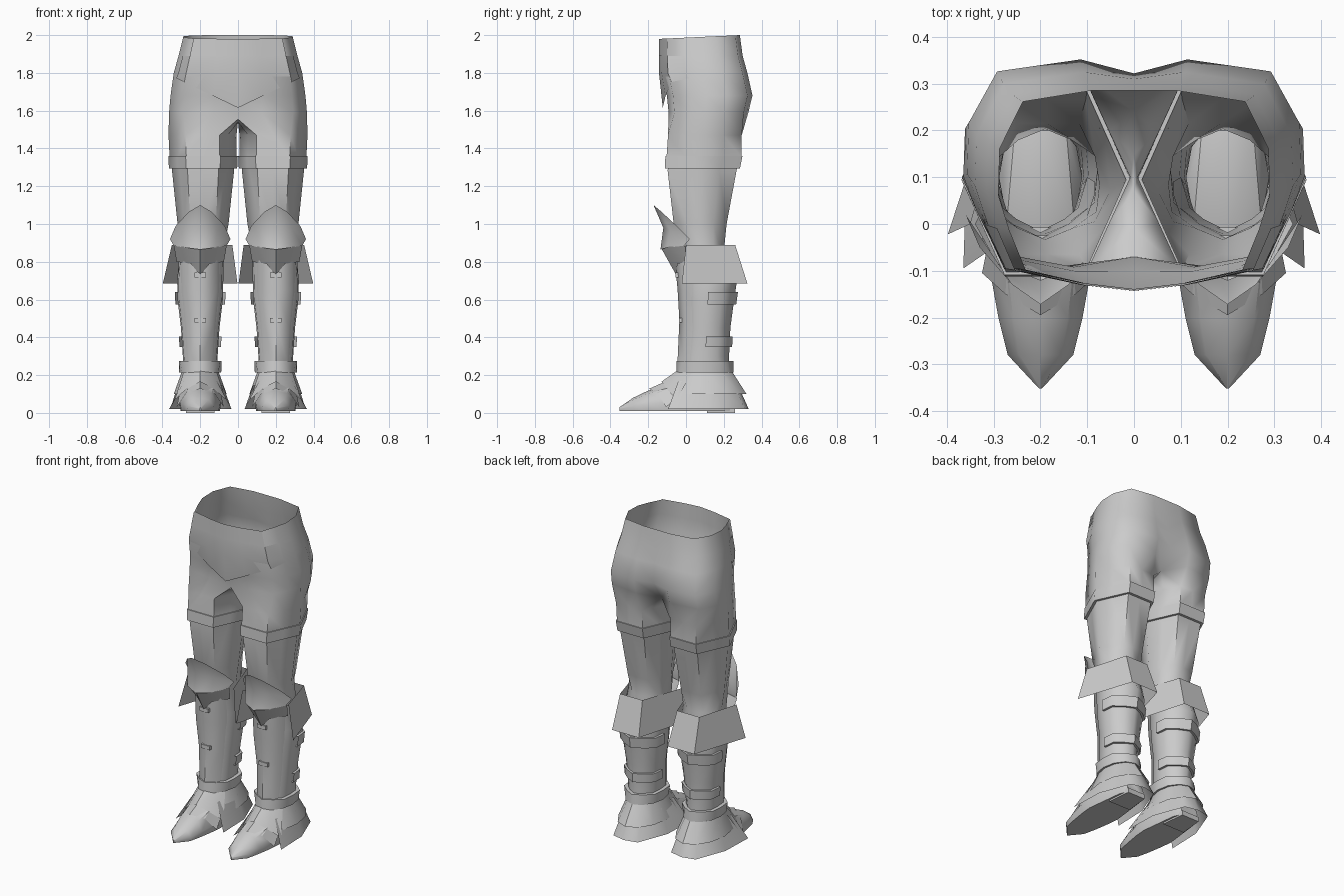
import bpy, bmesh
from math import sin, cos, pi, radians

cube = bpy.data.objects.get("Cube")
if cube:
    bpy.data.objects.remove(cube, do_unlink=True)

grey = bpy.data.materials.new("plain grey")
grey.use_nodes = True
grey.diffuse_color = (0.6, 0.6, 0.6, 1)
grey.node_tree.nodes["Principled BSDF"].inputs["Base Color"].default_value = (0.6, 0.6, 0.6, 1)

N = 12      # points in a leg ring
LX = 0.2    # leg centre line


def make(name, rows, closed=False, caps=False, keep=lambda r, i: True, angle=35):
    """Skin rows of points into a surface and mirror it to the other leg."""
    bm = bmesh.new()
    grid = [[bm.verts.new(p) for p in row] for row in rows]
    n = len(rows[0])
    for r in range(len(rows) - 1):
        for i in range(n if closed else n - 1):
            j = (i + 1) % n
            if keep(r, i):
                bm.faces.new((grid[r][i], grid[r + 1][i], grid[r + 1][j], grid[r][j]))
    if caps:
        bm.faces.new(grid[0])
        bm.faces.new(grid[-1][::-1])
    bmesh.ops.delete(bm, geom=[v for v in bm.verts if not v.link_faces], context='VERTS')
    bmesh.ops.remove_doubles(bm, verts=bm.verts, dist=0.0005)
    bmesh.ops.recalc_face_normals(bm, faces=bm.faces)
    mesh = bpy.data.meshes.new(name)
    bm.to_mesh(mesh)
    bm.free()
    ob = bpy.data.objects.new(name, mesh)
    bpy.context.collection.objects.link(ob)
    mesh.materials.append(grey)
    bpy.ops.object.select_all(action='DESELECT')
    ob.select_set(True)
    bpy.context.view_layer.objects.active = ob
    bpy.ops.object.shade_smooth_by_angle(angle=radians(angle))
    ob.modifiers.new("other side", 'MIRROR')


def ring(z, cx, rx, cy, ry, grow=0.0, first=-1, count=N):
    """Leg ring: flat-fronted hexagon at the thigh, ridged calf, round ankle."""
    rx, ry = rx + grow, ry + grow
    even = odd = 1.0
    if z > 0.95:
        even, ry = cos(pi / 6), ry / cos(pi / 6)
    elif z > 0.24:
        odd, rx = 0.92, rx / 0.92
    pts = []
    for i in range(first, first + count):
        a, k = 2 * pi * i / N, odd if i % 2 else even
        pts.append((cx + k * rx * sin(a), cy - k * ry * cos(a), z))
    return pts


# Half outline of the hips, front centre to back centre, in half widths
HIP = [(0, -1), (0.35, -0.94), (0.8, -0.8), (0.92, -0.4), (1, -0.05),
       (0.99, 0.42), (0.82, 0.89), (0.32, 1), (0, 1)]


def hip(z, rx, front, back, dip=0.0, cleft=0.0, tilt=0.0, grow=0.0, sag=0.0):
    """Half a hip ring; dip and cleft pull in the front and back centre."""
    pts = [((rx + grow) * u, (front + back) / 2 + ((back - front) / 2 + grow) * v, z + tilt * v)
           for u, v in HIP]
    (x0, y0, z0), (x1, y1, z1) = pts[0], pts[-1]
    pts[0], pts[-1] = (x0, y0 + dip, z0 - sag), (x1, y1 - cleft, z1 - sag)
    return pts


def plate(name, half_rows, angle=25):
    """Plate symmetric about the leg line, from (offset, y, z) half rows."""
    rows = [[(LX - d, y, z) for d, y, z in reversed(row[1:])] +
            [(LX + d, y, z) for d, y, z in row] for row in half_rows]
    make(name, rows, angle=angle)


# Trousers: open hips joined by a crotch strip to the thighs
saddle = [(0, 0.15, 1.55), (0, 0.07, 1.54), (0, -0.01, 1.54)]
waist = (1.99, 0.29, -0.14, 0.285)
belt_low = (1.89, 0.315, -0.14, 0.30)
hips = [hip(*waist, tilt=0.01), hip(*belt_low), hip(1.8, 0.34, -0.14, 0.325, 0, 0.015),
        hip(1.68, 0.357, -0.115, 0.352, 0.015, 0.03),
        hip(1.59, 0.365, -0.105, 0.33, 0.035, 0.09, sag=0.035)]
hips = [row + saddle for row in hips]
thigh = [ring(1.47, 0.188, 0.18, 0.1, 0.195), ring(1.355, 0.185, 0.177, 0.095, 0.198)]
make("trousers", hips + thigh, closed=True, keep=lambda r, i: r >= 4 or i < 8, angle=60)
make("waist_panel", [hip(*waist, tilt=0.01, grow=0.004)[:3],
                     hip(*belt_low, grow=0.004)[:3]])

# Front flap with a slanting lower hem
hem = hip(1.7, 0.352, -0.12, 0.335, grow=0.003)[:4]
make("front_flap", [hip(*belt_low, grow=0.003)[:4],
                    hip(1.8, 0.34, -0.14, 0.325, grow=0.003)[:4],
                    [(x, y, 1.615 + 0.48 * x) for x, y, z in hem]])

# Leg below the trouser hem
leg = [(1.36, 0.185, 0.168, 0.095, 0.188), (1.28, 0.185, 0.164, 0.085, 0.182),
       (1.0, 0.185, 0.135, 0.075, 0.14), (0.88, 0.19, 0.116, 0.085, 0.118),
       (0.7, 0.2, 0.122, 0.12, 0.15), (0.6, 0.2, 0.12, 0.115, 0.14),
       (0.45, 0.2, 0.102, 0.11, 0.125), (0.3, 0.2, 0.092, 0.1, 0.128),
       (0.18, 0.2, 0.088, 0.1, 0.13)]
make("leg", [ring(*s) for s in leg], closed=True, angle=60)


def leg_at(z):
    """Leg ring numbers at a height between two sections."""
    for a, b in zip(leg, leg[1:]):
        if a[0] >= z >= b[0]:
            t = (a[0] - z) / (a[0] - b[0])
            return [p + (q - p) * t for p, q in zip(a, b)]


def strap(name, top, bottom, grow, first=0, count=N):
    """Band around the leg with closed upper and lower edges."""
    rows = [ring(*leg_at(z), g, first, count)
            for z, g in ((top, 0), (top, grow), (bottom, grow), (bottom, 0))]
    make(name, rows, closed=count == N, angle=50)


strap("thigh_strap", 1.36, 1.295, 0.016)
strap("upper_calf_strap", 0.64, 0.575, 0.014, 3, 7)
strap("lower_calf_strap", 0.405, 0.35, 0.014, 3, 7)
strap("ankle_strap", 0.275, 0.215, 0.022)

# Flared cuff, open at the front
make("calf_cuff", [
    [(0.35, 0, 0.89), (0.275, 0.26, 0.89), (0.12, 0.26, 0.89), (0.03, 0, 0.89)],
    [(0.398, -0.022, 0.685), (0.285, 0.325, 0.685), (0.1, 0.325, 0.685), (0.003, -0.022, 0.685)]])

# Knee guard with a raised point
plate("knee_guard", [
    [(0, -0.172, 1.1), (0.06, -0.13, 1.065), (0.13, -0.05, 0.99)],
    [(0, -0.12, 0.98), (0.09, -0.085, 0.97), (0.16, 0.02, 0.92)],
    [(0, -0.135, 0.865), (0.08, -0.1, 0.875), (0.14, -0.01, 0.885)]], angle=50)
plate("knee_lower_plate", [
    [(0, -0.13, 0.87), (0.09, -0.09, 0.88), (0.14, 0.0, 0.885)],
    [(0, -0.052, 0.73), (0.05, -0.045, 0.79), (0.125, 0.03, 0.8)]])

# Ridged shin guard, sunk into the calf at its edges
plate("shin_guard", [
    [(0, -0.06, 0.8), (0.09, -0.015, 0.84), (0.115, 0.06, 0.86)],
    [(0, -0.045, 0.66), (0.085, -0.01, 0.64), (0.117, 0.09, 0.64)],
    [(0, -0.035, 0.49), (0.07, 0.0, 0.46), (0.1, 0.1, 0.46)],
    [(0, -0.045, 0.27), (0.06, -0.01, 0.27), (0.088, 0.08, 0.27)]], angle=50)

# Small shin buckles
for place, z, y in (("upper", 0.73, -0.055), ("lower", 0.49, -0.038)):
    box = [[(LX + sx * 0.03, y + dy, z + sz * 0.012)
            for sx, sz in ((-1, -1), (1, -1), (1, 1), (-1, 1))] for dy in (0, 0.03)]
    make(place + "_shin_buckle", box, closed=True, caps=True)

# Foot: sections from heel to pointed toe
foot = []
for y, w, top in ((0.25, 0.06, 0.12), (0.2, 0.085, 0.19), (-0.03, 0.115, 0.2),
                  (-0.1, 0.108, 0.15), (-0.2, 0.09, 0.118), (-0.28, 0.07, 0.08),
                  (-0.352, 0.003, 0.03)):
    half = [(w * 0.9, 0.01), (w, 0.012 + top * 0.3), (w * 0.65, top * 0.87)]
    foot.append([(LX + a, y, z) for a, z in half] + [(LX, y, top)] +
                [(LX - a, y, z) for a, z in reversed(half)])
make("foot", foot, closed=True, caps=True, angle=45)
make("heel", [[(LX + sx * 0.075, y, z) for sx, y in ((-1, 0.11), (1, 0.11), (0.8, 0.26), (-0.8, 0.26))]
              for z in (0.03, 0)], closed=True, caps=True)

# Boot skirt flaring over the heel and sides
make("boot_skirt", [ring(0.225, 0.2, 0.095, 0.1, 0.14, 0, 1, 11),
                    ring(0.1, 0.2, 0.14, 0.1, 0.22, 0, 1, 11)])


def skirt_row(z, front, side, back, y_front, y_back):
    """U-shaped row around the heel, open at the toes."""
    half = [(front, y_front), (side, 0.12), (back, y_back - 0.02)]
    return ([(LX + d, y, z) for d, y in half] + [(LX, y_back, z)] +
            [(LX - d, y, z) for d, y in reversed(half)])


make("boot_lower_skirt", [skirt_row(0.17, 0.085, 0.112, 0.06, -0.04, 0.265),
                          skirt_row(0.02, 0.165, 0.158, 0.085, -0.095, 0.332)], angle=50)

# Overlapping instep plates
plate("instep_upper_plate", [
    [(0, -0.045, 0.225), (0.055, -0.03, 0.215), (0.09, 0.03, 0.21)],
    [(0, -0.13, 0.165), (0.075, -0.1, 0.125), (0.135, -0.05, 0.07)]])
plate("instep_lower_plate", [
    [(0, -0.09, 0.175), (0.07, -0.07, 0.14), (0.11, -0.03, 0.1)],
    [(0, -0.195, 0.128), (0.075, -0.15, 0.105), (0.125, -0.105, 0.03)]])
